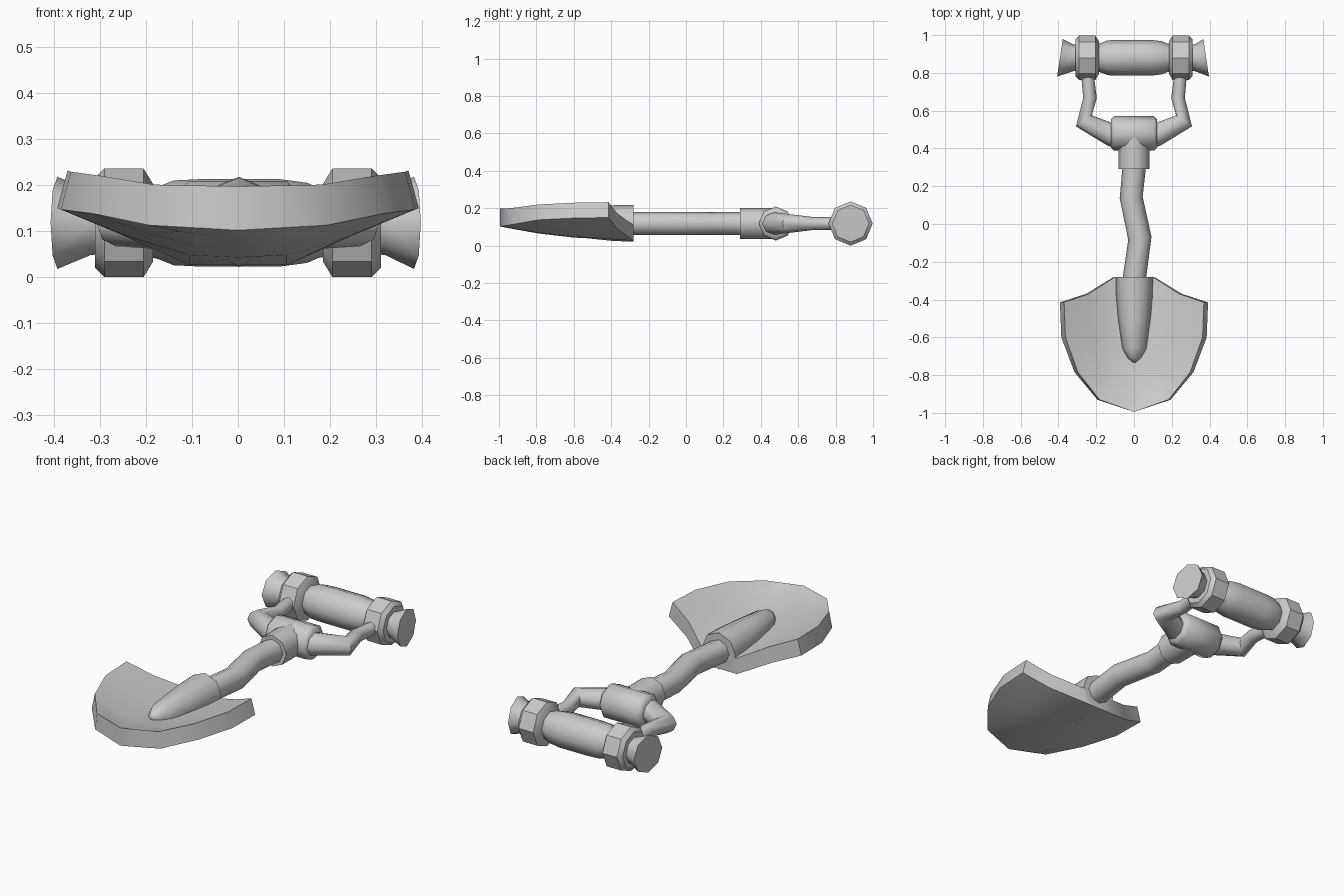
import bpy, bmesh, math
from mathutils import Vector

if "Cube" in bpy.data.objects:
    bpy.data.objects.remove(bpy.data.objects["Cube"])

Z = 0.118  # height of the shaft axis


def finish(name, bm, angle):
    bmesh.ops.remove_doubles(bm, verts=bm.verts, dist=1e-5)
    bmesh.ops.recalc_face_normals(bm, faces=bm.faces)
    me = bpy.data.meshes.new(name)
    bm.to_mesh(me)
    bm.free()
    for p in me.polygons:
        p.use_smooth = True
    me.set_sharp_from_angle(angle=math.radians(angle))
    ob = bpy.data.objects.new(name, me)
    bpy.context.collection.objects.link(ob)
    return ob


def tube(name, rings, angle=50, n=8):
    """Eight-sided tube; each ring is (x, y, z, radius, heading in degrees)."""
    bm = bmesh.new()
    loops = []
    for x, y, z, r, h in rings:
        side = Vector((-math.sin(math.radians(h)), math.cos(math.radians(h)), 0))
        up = Vector((0, 0, 1))
        loops.append([bm.verts.new(Vector((x, y, z)) + r * (
            side * math.cos(2 * math.pi * i / n) + up * math.sin(2 * math.pi * i / n)))
            for i in range(n)])
    for a, b in zip(loops, loops[1:]):
        for i in range(n):
            bm.faces.new((a[i], a[(i + 1) % n], b[(i + 1) % n], b[i]))
    bm.faces.new(loops[0])
    bm.faces.new(loops[-1])
    return finish(name, bm, angle)


# Grip bar
GY = 0.88
tube("grip_bar", [(x, GY, Z, r, 0) for x, r in
                  [(-0.2, 0.072), (-0.175, 0.078), (-0.14, 0.092), (-0.08, 0.095),
                   (0.09, 0.095), (0.15, 0.087), (0.175, 0.076), (0.2, 0.072)]])

# Collars, flared tilted end caps and yoke arms on both sides
for s, tag in ((-1, "left"), (1, "right")):
    tube("collar_" + tag, [(s * x, GY, Z, r, 0) for x, r in
                           [(0.185, 0.085), (0.205, 0.118), (0.29, 0.118), (0.31, 0.098)]], 40)
    off = -0.005
    tube("end_cap_" + tag, [(s * 0.28, GY, Z, 0.066, 0), (s * 0.32, GY, Z, 0.07, 0),
                            (s * 0.387 + off, GY, Z, 0.1, 8.5 * s)])
    path = [(0.08, 0.46, 0.064, 20), (0.12, 0.472, 0.06, 22), (0.265, 0.546, 0.051, 55),
            (0.233, 0.667, 0.036, 90), (0.243, 0.76, 0.034, 84), (0.25, 0.84, 0.034, 84)]
    tube("yoke_arm_" + tag, [(s * x, y, Z, r, h if s > 0 else 180 - h)
                             for x, y, r, h in path])

# Yoke cross piece and the socket under it
tube("yoke_crosspiece", [(x, 0.48, Z, r, 0) for x, r in
                         [(-0.123, 0.074), (-0.106, 0.091), (0.106, 0.091), (0.123, 0.074)]], 48)
tube("yoke_socket", [(0, 0.29, Z, 0.083, 90), (0, 0.47, Z, 0.083, 90)])

# Crooked shaft
tube("shaft", [(0, 0.36, Z, 0.062, 90), (0, 0.29, Z, 0.062, 90), (-0.015, 0.14, Z, 0.061, 94),
               (0.031, -0.075, Z, 0.062, 97), (0.003, -0.28, Z, 0.062, 90),
               (0.003, -0.34, Z, 0.062, 90)])

# Tapered sheath on the blade
tube("blade_sheath", [(0.002, y, z, r, 90) for y, z, r in
                      [(-0.28, 0.12, 0.098), (-0.38, 0.12, 0.096), (-0.5, 0.122, 0.086),
                       (-0.66, 0.132, 0.064), (-0.71, 0.142, 0.035), (-0.732, 0.148, 0.008)]], 60)

# Dished blade: half rows of (x, y, z) on the upper face, mirrored and thickened
half_rows = [
    [(0, -0.28, 0.108), (0.1, -0.28, 0.108), (0.24, -0.37, 0.175), (0.37, -0.415, 0.232)],
    [(0, -0.6, 0.125), (0.1, -0.6, 0.13), (0.22, -0.6, 0.168), (0.363, -0.6, 0.229)],
    [(0, -0.79, 0.147), (0.09, -0.79, 0.151), (0.18, -0.79, 0.175), (0.297, -0.785, 0.22)],
    [(0, -0.93, 0.178), (0.06, -0.93, 0.179), (0.12, -0.93, 0.187), (0.183, -0.93, 0.201)],
]
bm = bmesh.new()
rows = []
for half in half_rows:
    full = [(-x, y, z) for x, y, z in half[:0:-1]] + half
    rows.append([bm.verts.new(p) for p in full])
tip = bm.verts.new((0, -0.995, 0.197))
for a, b in zip(rows, rows[1:]):
    for i in range(6):
        bm.faces.new((a[i], b[i], b[i + 1], a[i + 1]))
for i in range(6):
    bm.faces.new((rows[-1][i], tip, rows[-1][i + 1]))
ext = bmesh.ops.extrude_face_region(bm, geom=bm.faces[:], use_keep_orig=True)
for g in ext["geom"]:
    if isinstance(g, bmesh.types.BMVert):
        g.co.z -= 0.082 + (0.013 if g.co.y < -0.95 else 0.006 if g.co.y < -0.9 else 0)
        g.co.x *= 1.06
finish("blade", bm, 40)
